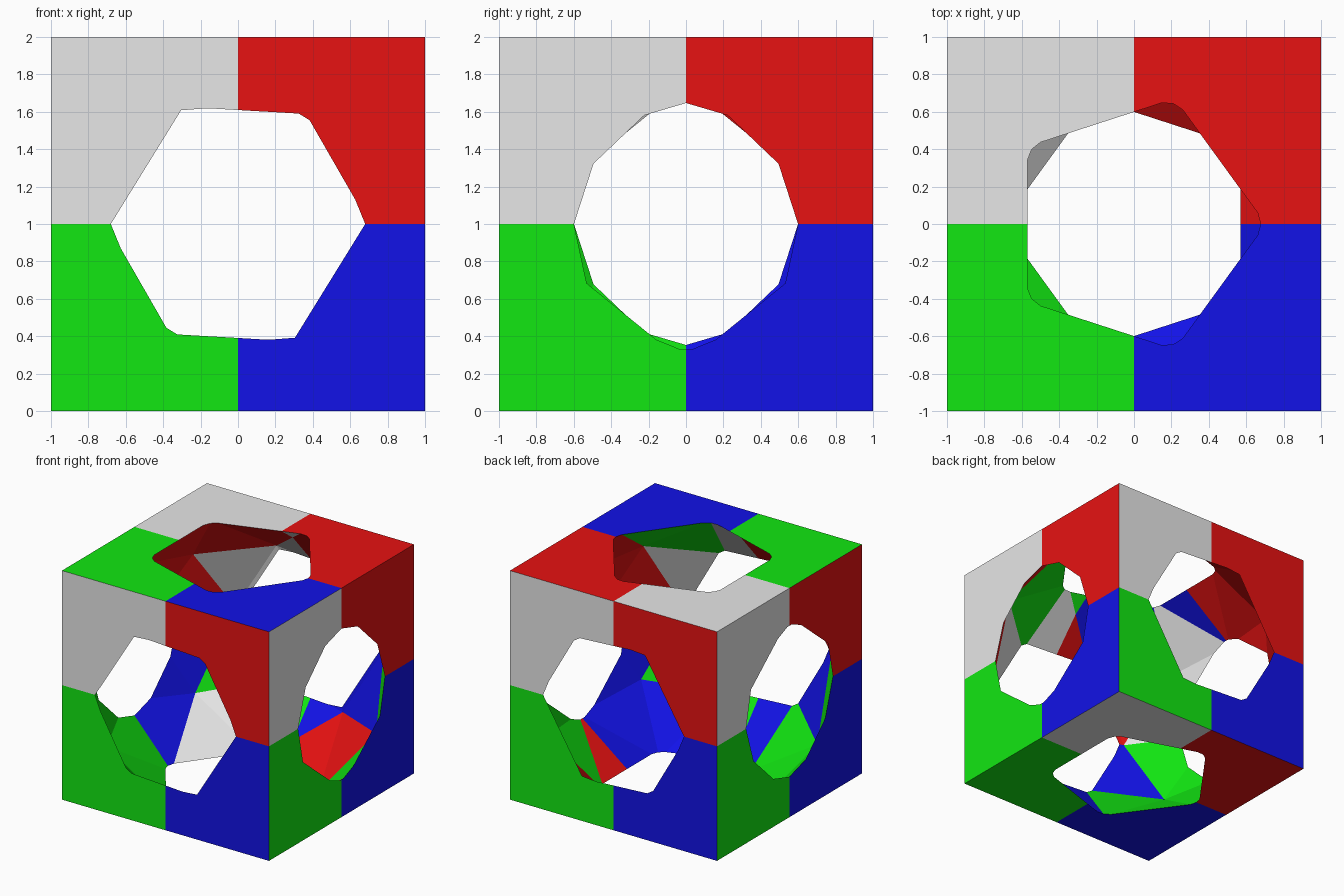
import bpy, bmesh
from mathutils import Vector

if "Cube" in bpy.data.objects:
    bpy.data.objects.remove(bpy.data.objects["Cube"])

CENTRE = Vector((0, 0, 1))

# Four flat colours, index = (u > 0) + 2 * (v > 0)
COLOURS = [
    ("green", (0.006, 0.8, 0.006, 1)),
    ("blue", (0.006, 0.006, 0.8, 1)),
    ("pale_grey", (0.8, 0.8, 0.8, 1)),
    ("red", (0.8, 0.006, 0.006, 1)),
]

# Cube body
bpy.ops.mesh.primitive_cube_add(size=2, location=CENTRE)
body = bpy.context.object
body.name = "hollow_cube"

# Faceted ball that hollows the cube and breaks through all six sides
bpy.ops.mesh.primitive_ico_sphere_add(subdivisions=2, radius=1.221, location=CENTRE)
cutter = bpy.context.object
cutter.name = "ball_cutter"
cutter.hide_render = True

cut = body.modifiers.new("hollow", 'BOOLEAN')
cut.operation = 'DIFFERENCE'
cut.solver = 'EXACT'
cut.object = cutter
bpy.context.view_layer.objects.active = body
bpy.ops.object.modifier_apply(modifier=cut.name)
bpy.data.objects.remove(cutter, do_unlink=True)

body.data.materials.clear()
for name, rgba in COLOURS:
    mat = bpy.data.materials.new(name)
    mat.diffuse_color = rgba
    mat.use_nodes = True
    mat.node_tree.nodes["Principled BSDF"].inputs["Base Color"].default_value = mat.diffuse_color
    body.data.materials.append(mat)


def quadrant(normal, p):
    """Colour quadrant as seen looking straight at the face's main side."""
    axis = max(range(3), key=lambda i: abs(normal[i]))
    s = 1 if normal[axis] > 0 else -1
    if axis == 0:
        u, v = s * p.y, p.z
    elif axis == 1:
        u, v = -s * p.x, p.z
    else:
        u, v = s * p.x, p.y
    return (1 if u > 0 else 0) + (2 if v > 0 else 0)


# Slice along the three middle planes, then colour each face by its quadrant
bm = bmesh.new()
bm.from_mesh(body.data)
bmesh.ops.triangulate(bm, faces=[f for f in bm.faces if len(f.verts) > 4])
for axis in ((1, 0, 0), (0, 1, 0), (0, 0, 1)):
    bmesh.ops.bisect_plane(bm, geom=bm.verts[:] + bm.edges[:] + bm.faces[:],
                           dist=1e-5, plane_co=(0, 0, 0), plane_no=axis)
bm.normal_update()
for f in bm.faces:
    f.smooth = False
    f.material_index = quadrant(f.normal, f.calc_center_median())
bm.to_mesh(body.data)
bm.free()
